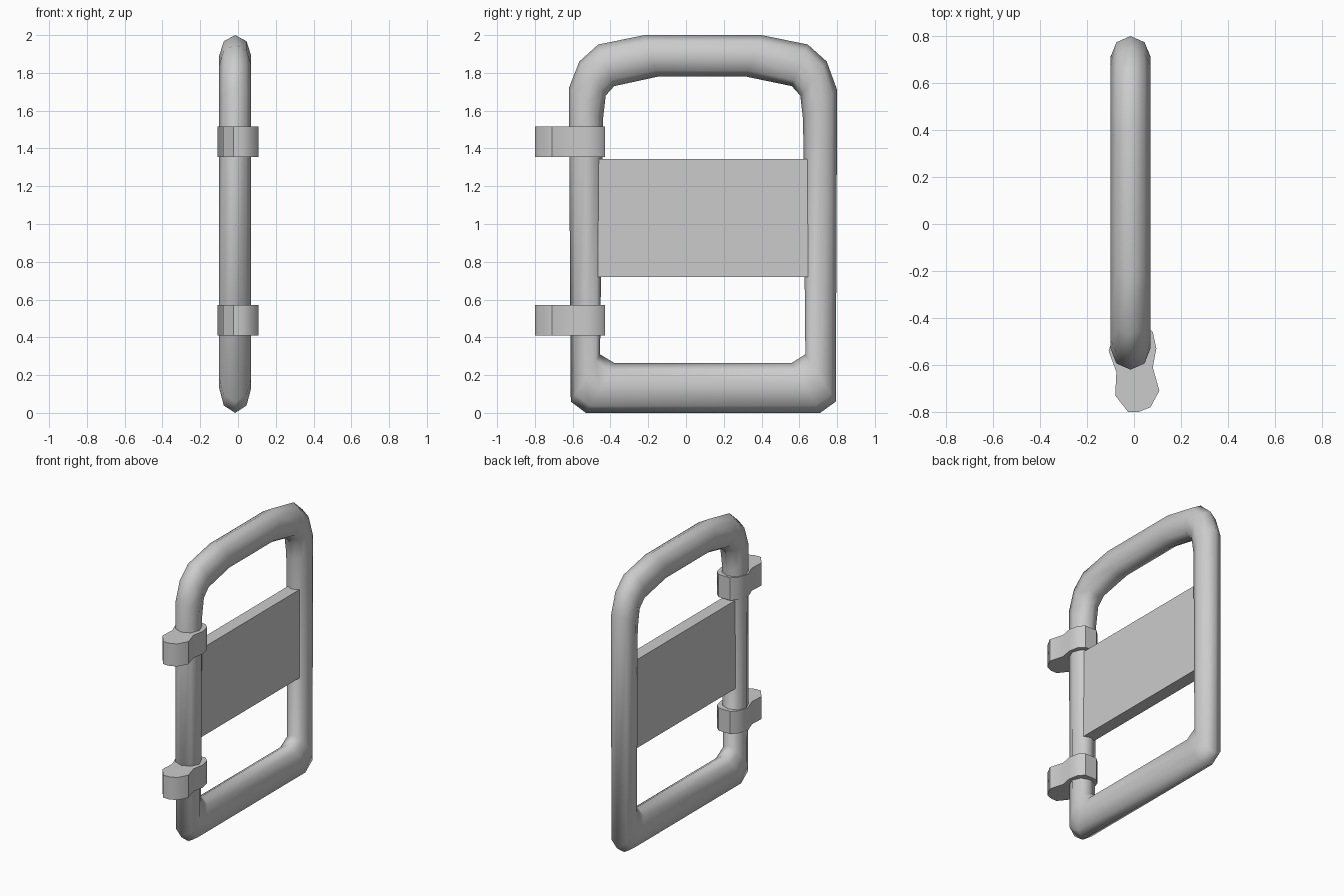
import bpy
import bmesh
from math import cos, sin, pi, radians
from mathutils import Vector

cube = bpy.data.objects.get("Cube")
if cube:
    bpy.data.objects.remove(cube)

grey = bpy.data.materials.new("light_grey")
grey.use_nodes = True
colour = (0.6, 0.6, 0.6, 1)
grey.diffuse_color = colour
grey.node_tree.nodes["Principled BSDF"].inputs["Base Color"].default_value = colour

CENTRE_X = -0.015
TUBE_RADIUS = 0.085
SIDES = 8


def add_object(name, bm, smooth_angle=None):
    bmesh.ops.recalc_face_normals(bm, faces=bm.faces)
    mesh = bpy.data.meshes.new(name)
    bm.to_mesh(mesh)
    bm.free()
    obj = bpy.data.objects.new(name, mesh)
    bpy.context.collection.objects.link(obj)
    mesh.materials.append(grey)
    if smooth_angle:
        bpy.ops.object.select_all(action='DESELECT')
        obj.select_set(True)
        bpy.context.view_layer.objects.active = obj
        bpy.ops.object.shade_smooth_by_angle(angle=radians(smooth_angle))
    return obj


def extrude_profile(bm, profile, z0, z1):
    face = bm.faces.new([bm.verts.new((x, y, z0)) for x, y in profile])
    top = bmesh.ops.extrude_face_region(bm, geom=[face])["geom"]
    verts = [v for v in top if isinstance(v, bmesh.types.BMVert)]
    bmesh.ops.translate(bm, verts=verts, vec=(0, 0, z1 - z0))


# Tubular frame: paired outer and inner (y, z) points around the loop
stations = [
    ((-0.53, 0.0), (-0.38, 0.265)),
    ((-0.61, 0.06), (-0.455, 0.31)),
    ((-0.62, 1.72), (-0.44, 1.55)),
    ((-0.565, 1.86), (-0.425, 1.68)),
    ((-0.465, 1.95), (-0.38, 1.73)),
    ((-0.22, 2.0), (-0.15, 1.78)),
    ((0.40, 2.0), (0.32, 1.78)),
    ((0.645, 1.95), (0.56, 1.73)),
    ((0.745, 1.86), (0.605, 1.68)),
    ((0.80, 1.71), (0.62, 1.55)),
    ((0.793, 0.06), (0.632, 0.31)),
    ((0.71, 0.0), (0.56, 0.265)),
]
bm = bmesh.new()
rings = []
for outer, inner in stations:
    outer, inner = Vector((0, *outer)), Vector((0, *inner))
    middle, reach = (outer + inner) / 2, (outer - inner) / 2
    ring = []
    for i in range(SIDES):
        a = 2 * pi * i / SIDES
        side = Vector((CENTRE_X + TUBE_RADIUS * sin(a), 0, 0))
        ring.append(bm.verts.new(middle + reach * cos(a) + side))
    rings.append(ring)
for ring, following in zip(rings, rings[1:] + rings[:1]):
    for i in range(SIDES):
        j = (i + 1) % SIDES
        bm.faces.new((ring[i], ring[j], following[j], following[i]))
add_object("tube_frame", bm, 180)

# Flat panel between the uprights
bm = bmesh.new()
half = 0.045
x0, x1 = CENTRE_X - half, CENTRE_X + half
extrude_profile(bm, [(x0, -0.475), (x1, -0.475), (x1, 0.655), (x0, 0.655)], 0.72, 1.345)
add_object("centre_panel", bm)

# Hinge clamps with a waist between the two lobes
clamp_profile = [
    (0.045, -0.428), (0.08, -0.46), (0.095, -0.53), (0.08, -0.61),
    (0.108, -0.71), (0.07, -0.78), (0.02, -0.80), (-0.025, -0.80),
    (-0.08, -0.73), (-0.075, -0.63), (-0.108, -0.54), (-0.08, -0.46),
    (-0.045, -0.428),
]
for name, z0 in (("lower_clamp", 0.41), ("upper_clamp", 1.355)):
    bm = bmesh.new()
    extrude_profile(bm, clamp_profile, z0, z0 + 0.16)
    add_object(name, bm, 40)
